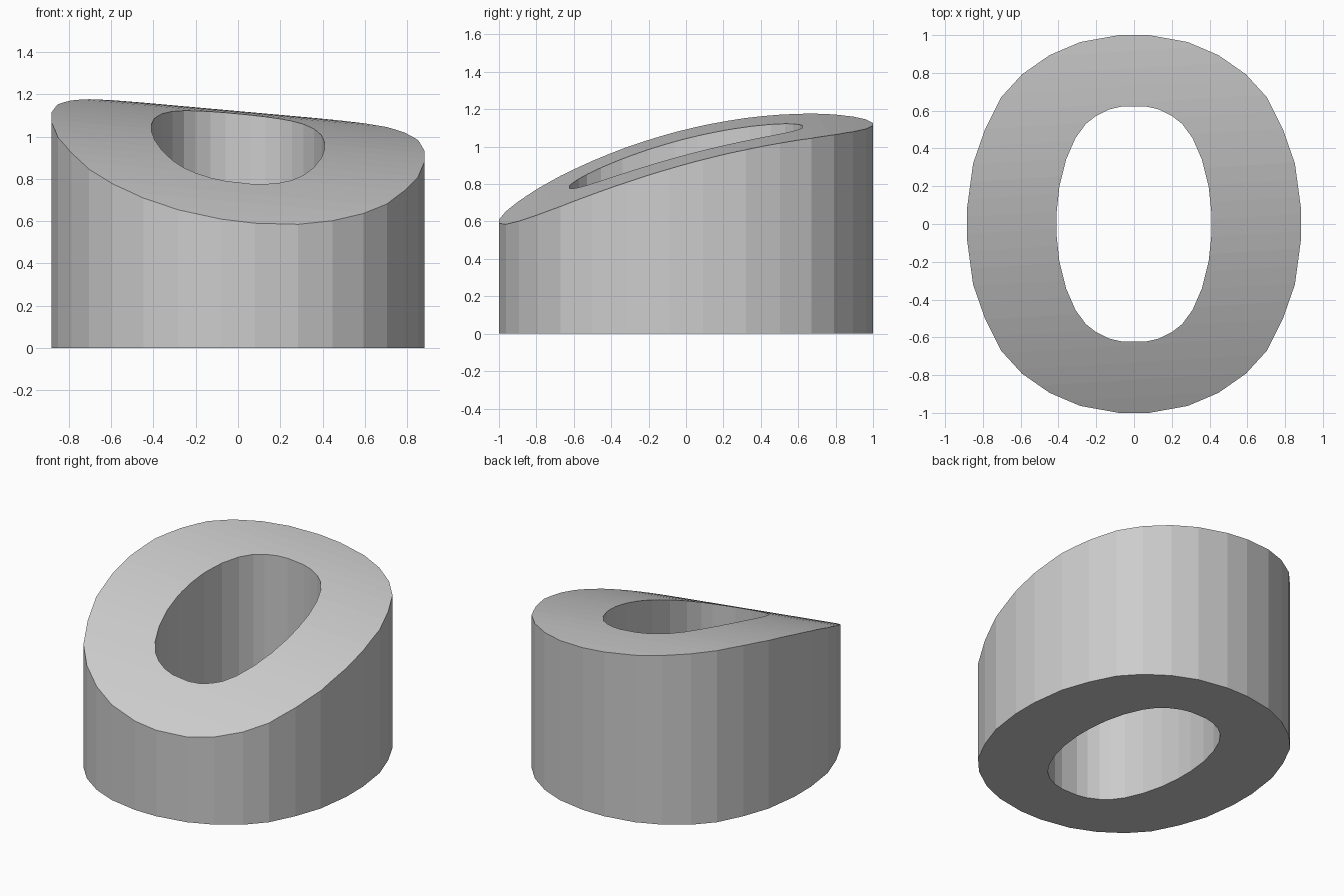
import bpy, bmesh, math
from mathutils import Vector

cube = bpy.data.objects.get("Cube")
if cube:
    bpy.data.objects.remove(cube, do_unlink=True)

# One quadrant of each oval, from the back round to the side
OUTER = [(.08, 1), (.285, .963), (.447, .894), (.593, .792),
         (.704, .67), (.788, .503), (.852, .32), (.883, .09)]
INNER = [(.06, .623), (.13, .607), (.2, .573), (.255, .53),
         (.31, .455), (.36, .34), (.395, .2), (.41, .06)]
BANDS, TILT = 24, 0.06
STEP = 2.2 / BANDS


def full_oval(quadrant):
    right = quadrant + [(x, -y) for x, y in reversed(quadrant)]
    return right + [(-x, -y) for x, y in right]


def top_height(x, y):
    """Gently arched slope made of flat ruled bands."""
    u = y - TILT * x
    low = math.floor(u / STEP + 1e-4) * STEP
    t = (u - low) / STEP
    arch = low ** 2 * (1 - t) + (low + STEP) ** 2 * t
    return 1.0 + 0.26 * y - 0.105 * x - 0.14 * arch


grey = bpy.data.materials.new("plain grey")
grey.use_nodes = True
colour = (0.604, 0.604, 0.604, 1)
grey.diffuse_color = colour
grey.node_tree.nodes["Principled BSDF"].inputs["Base Color"].default_value = colour

# Flat ring
bm = bmesh.new()
outer, inner = ([bm.verts.new((x, y, 0)) for x, y in full_oval(q)]
                for q in (OUTER, INNER))
count = len(outer)
for i in range(count):
    j = (i + 1) % count
    bm.faces.new((outer[i], inner[i], inner[j], outer[j]))

# Cut the ring into bands, so that the top can arch
for k in range(-BANDS // 2, BANDS // 2 + 1):
    bmesh.ops.bisect_plane(bm, geom=bm.verts[:] + bm.edges[:] + bm.faces[:], dist=1e-5,
                           plane_co=Vector((0, k * STEP, 0)),
                           plane_no=Vector((-TILT, 1, 0)).normalized())

# Raise the walls and the sloping top
raised = bmesh.ops.extrude_face_region(bm, geom=bm.faces[:], use_keep_orig=True)
for v in raised["geom"]:
    if isinstance(v, bmesh.types.BMVert):
        v.co.z = top_height(v.co.x, v.co.y)
bmesh.ops.recalc_face_normals(bm, faces=bm.faces[:])

mesh = bpy.data.meshes.new("sloped_oval_ring")
bm.to_mesh(mesh)
bm.free()
mesh.materials.append(grey)
ring = bpy.data.objects.new("sloped_oval_ring", mesh)
bpy.context.collection.objects.link(ring)
